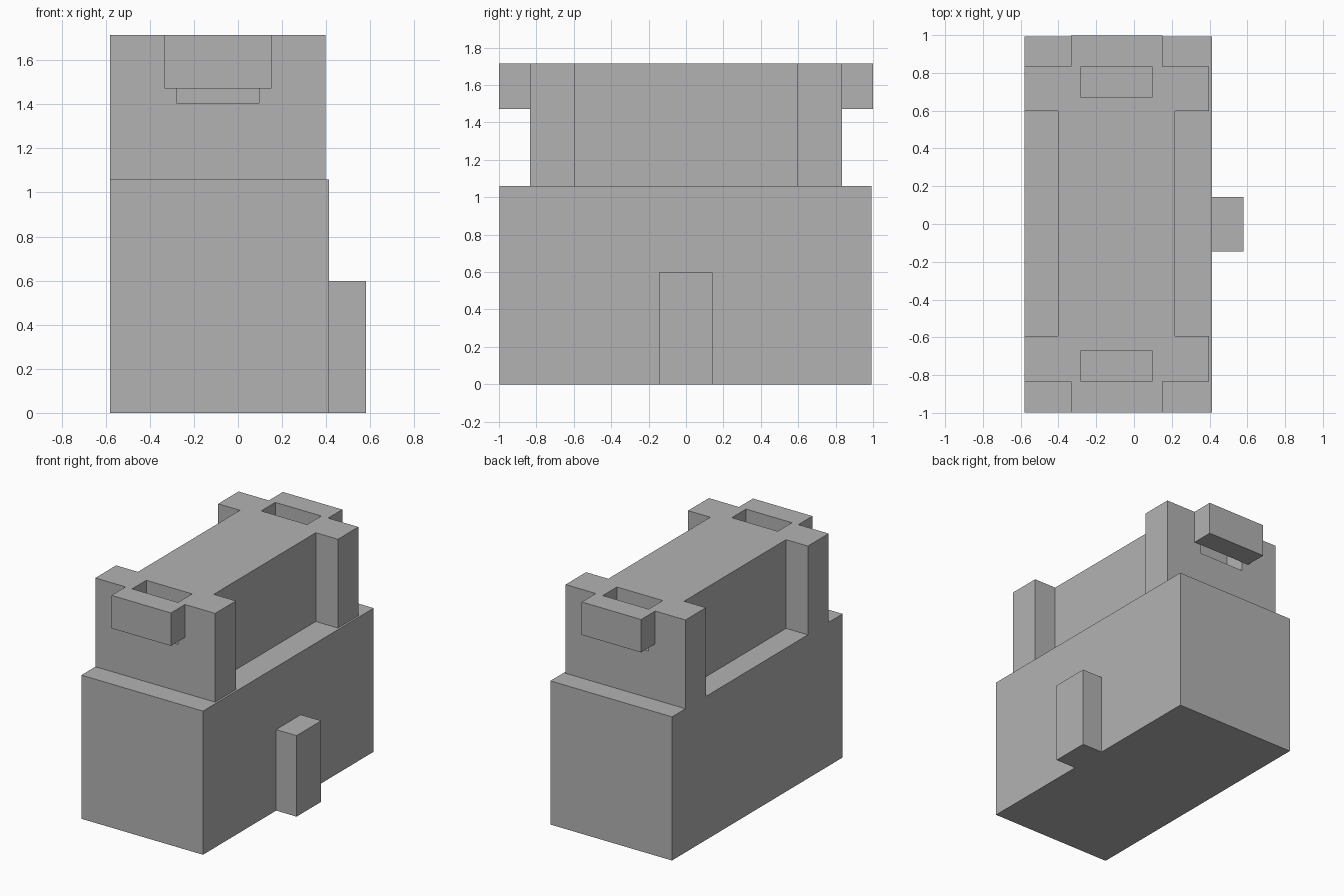
import bpy
import bmesh

cube = bpy.data.objects.get("Cube")
if cube:
    bpy.data.objects.remove(cube, do_unlink=True)

grey = bpy.data.materials.new("plain grey")
grey.use_nodes = True
colour = (0.45, 0.45, 0.45, 1)
grey.diffuse_color = colour
grey.node_tree.nodes["Principled BSDF"].inputs["Base Color"].default_value = colour


def prism(name, outline, bottom, top):
    """Extrude a flat outline upwards into a solid part."""
    bm = bmesh.new()
    base = bm.faces.new([bm.verts.new((x, y, bottom)) for x, y in outline])
    result = bmesh.ops.extrude_face_region(bm, geom=[base])
    for v in result["geom"]:
        if isinstance(v, bmesh.types.BMVert):
            v.co.z = top
    bmesh.ops.recalc_face_normals(bm, faces=bm.faces)
    mesh = bpy.data.meshes.new(name)
    bm.to_mesh(mesh)
    bm.free()
    mesh.materials.append(grey)
    obj = bpy.data.objects.new(name, mesh)
    bpy.context.collection.objects.link(obj)
    return obj


def box(name, x0, x1, y0, y1, z0, z1):
    return prism(name, [(x0, y0), (x1, y0), (x1, y1), (x0, y1)], z0, z1)


LEDGE, TOP = 1.06, 1.715
END = 0.835        # end wall of the upper block

# Lower block and the tab on its side
box("lower_block", -0.58, 0.413, -0.998, 0.992, 0, LEDGE)
box("side_tab", 0.413, 0.58, -0.145, 0.142, 0, 0.598)

# Upper block, recessed along both long sides
upper = prism("upper_block", [
    (-0.58, -END), (0.398, -END), (0.398, -0.593), (0.217, -0.593),
    (0.217, 0.597), (0.398, 0.597), (0.398, END), (-0.58, END),
    (-0.58, 0.597), (-0.402, 0.597), (-0.402, -0.593), (-0.58, -0.593),
], LEDGE, TOP)

for side, end_name in ((-1, "front"), (1, "back")):
    # Pocket through the end wall, open below the lug
    y0, y1 = sorted((side * 0.67, side * 0.92))
    cutter = box("pocket_cutter", -0.28, 0.095, y0, y1, 1.405, TOP + 0.1)
    cutter.hide_render = True
    mod = upper.modifiers.new("pocket", "BOOLEAN")
    mod.operation = "DIFFERENCE"
    mod.solver = "EXACT"
    mod.object = cutter
    bpy.context.view_layer.objects.active = upper
    bpy.ops.object.modifier_apply(modifier=mod.name)
    bpy.data.objects.remove(cutter, do_unlink=True)

    # Lug that closes the upper part of the pocket
    y0, y1 = sorted((side * END, side * 0.999))
    box(end_name + "_lug", -0.333, 0.152, y0, y1, 1.472, TOP)
